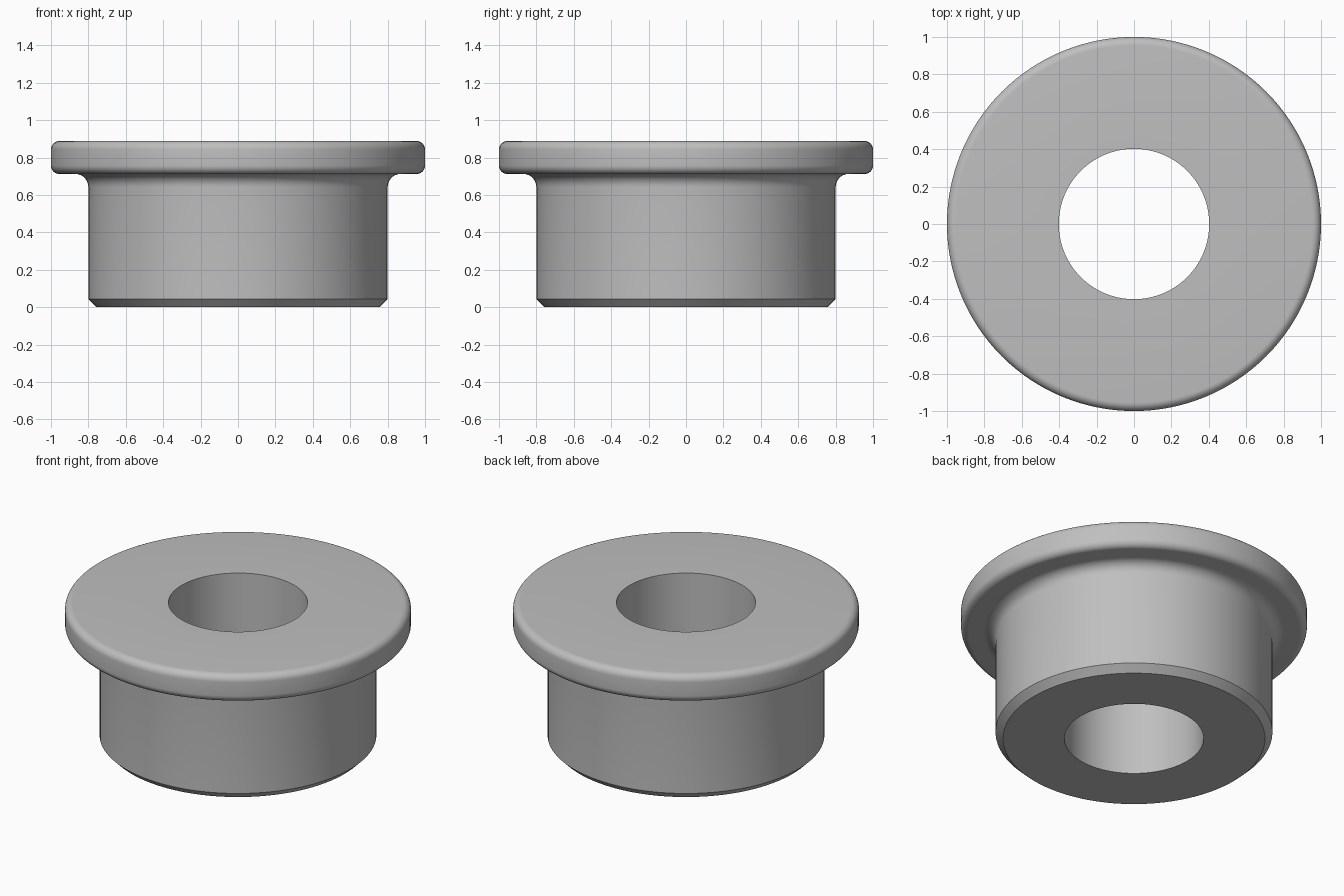
import bpy, bmesh, math

if "Cube" in bpy.data.objects:
    bpy.data.objects.remove(bpy.data.objects["Cube"])

SEGMENTS = 128
HOLE_R, BODY_R, FLANGE_R = 0.402, 0.80, 1.0
TOP, UNDER = 0.888, 0.712
CHAMFER, FILLET, ROUND = 0.043, 0.07, 0.045


def arc(cx, cz, r, start, end, steps=8):
    """Points of a circular arc in the radius/height plane, angles in degrees."""
    return [(cx + r * math.cos(math.radians(start + (end - start) * i / steps)),
             cz + r * math.sin(math.radians(start + (end - start) * i / steps)))
            for i in range(steps + 1)]


# Closed half section: bore, chamfered foot, fillet under the flange, rounded rim
profile = [(HOLE_R, 0), (BODY_R - CHAMFER, 0), (BODY_R, CHAMFER)]
profile += arc(BODY_R + FILLET, UNDER - FILLET, FILLET, 180, 90)
profile += arc(FLANGE_R - ROUND, UNDER + ROUND, ROUND, -90, 0)
profile += arc(FLANGE_R - ROUND, TOP - ROUND, ROUND, 0, 90)
profile += [(HOLE_R, TOP)]

# Revolve the section around z
bm = bmesh.new()
rings = []
for r, z in profile:
    rings.append([bm.verts.new((r * math.cos(2 * math.pi * i / SEGMENTS),
                                r * math.sin(2 * math.pi * i / SEGMENTS), z))
                  for i in range(SEGMENTS)])
for k, low in enumerate(rings):
    high = rings[(k + 1) % len(rings)]
    for i in range(SEGMENTS):
        j = (i + 1) % SEGMENTS
        bm.faces.new((low[i], low[j], high[j], high[i]))
bmesh.ops.recalc_face_normals(bm, faces=bm.faces)

mesh = bpy.data.meshes.new("flanged_bushing")
bm.to_mesh(mesh)
bm.free()
bushing = bpy.data.objects.new("flanged_bushing", mesh)
bpy.context.collection.objects.link(bushing)

# Plain grey metal
grey = bpy.data.materials.new("grey_metal")
grey.diffuse_color = (0.52, 0.52, 0.52, 1)
grey.use_nodes = True
grey.node_tree.nodes["Principled BSDF"].inputs["Base Color"].default_value = grey.diffuse_color
mesh.materials.append(grey)

# Smooth curved walls, crisp chamfer and bore edges
bpy.context.view_layer.objects.active = bushing
bushing.select_set(True)
bpy.ops.object.shade_smooth_by_angle(angle=math.radians(30))
